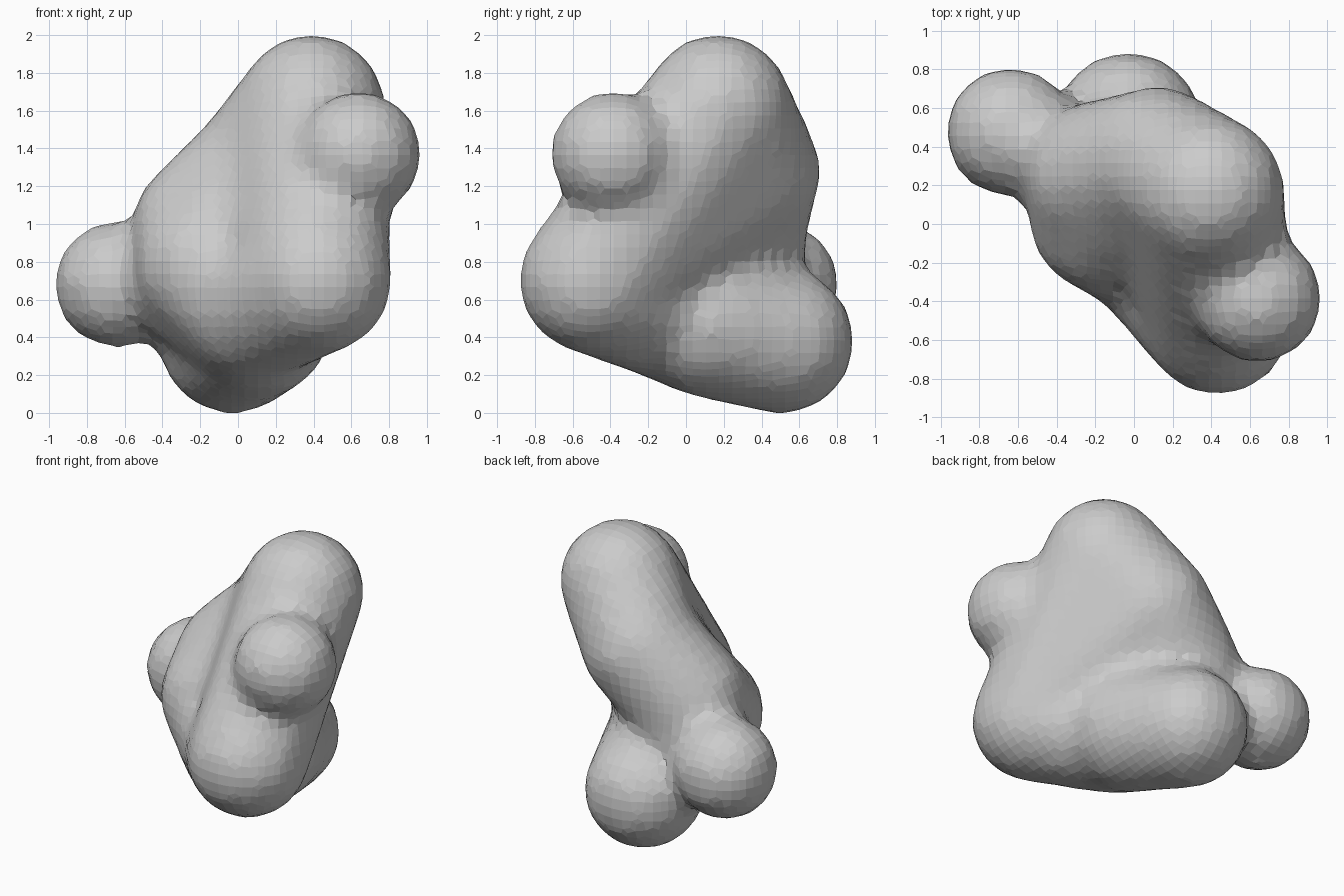
import bpy, bmesh
from mathutils import Matrix, Vector

if "Cube" in bpy.data.objects:
    bpy.data.objects.remove(bpy.data.objects["Cube"])

# Lobes of the blob: centre and radius
LOBES = {
    "top": ((0.39, 0.17, 1.615), 0.392),
    "front": ((0.43, -0.50, 0.70), 0.388),
    "back": ((0.12, 0.335, 1.28), 0.38),
    "left": ((-0.18, 0.25, 0.97), 0.39),
    "low_left": ((-0.18, 0.24, 0.70), 0.39),
    "belly": ((-0.155, 0.03, 0.78), 0.39),
    "low_belly": ((0.09, -0.10, 0.56), 0.39),
    "base": ((0.11, 0.11, 0.47), 0.39),
    "foot": ((-0.03, 0.505, 0.38), 0.388),
    "right_knob": ((0.64, -0.385, 1.37), 0.335),
    "left_knob": ((-0.64, 0.475, 0.68), 0.337),
}

# Each group of lobes is wrapped in one rounded hull
GROUPS = [
    ("top", "front", "back"),
    ("back", "left", "belly"),
    ("left", "low_left", "belly", "low_belly", "base"),
    ("front", "low_belly"),
    ("base", "foot"),
    ("right_knob",),
    ("left_knob",),
]


def add_hull(target, names):
    bm = bmesh.new()
    for n in names:
        centre, r = LOBES[n]
        bmesh.ops.create_icosphere(bm, subdivisions=3, radius=r,
                                   matrix=Matrix.Translation(Vector(centre)))
    if len(names) > 1:
        res = bmesh.ops.convex_hull(bm, input=bm.verts)
        junk = {g for g in res["geom_interior"] + res["geom_unused"]
                if isinstance(g, bmesh.types.BMVert)}
        bmesh.ops.delete(bm, geom=list(junk), context='VERTS')
        # Drop leftover sphere faces inside the hull
        keep = {g for g in res["geom"] if isinstance(g, bmesh.types.BMFace)}
        old = [f for f in bm.faces if f not in keep]
        bmesh.ops.delete(bm, geom=old, context='FACES')
    bmesh.ops.recalc_face_normals(bm, faces=bm.faces)
    tmp = bpy.data.meshes.new("tmp")
    bm.to_mesh(tmp)
    bm.free()
    target.from_mesh(tmp)
    bpy.data.meshes.remove(tmp)


# Lumpy body
body_bm = bmesh.new()
for group in GROUPS:
    add_hull(body_bm, group)
mesh = bpy.data.meshes.new("lumpy_body")
body_bm.to_mesh(mesh)
body_bm.free()
body = bpy.data.objects.new("lumpy_body", mesh)
bpy.context.collection.objects.link(body)

# Fuse the hulls into one faceted skin and soften the joints
rm = body.modifiers.new("fuse", 'REMESH')
rm.mode = 'VOXEL'
rm.voxel_size = 0.07
sm = body.modifiers.new("soften", 'SMOOTH')
sm.factor = 0.5
sm.iterations = 3
